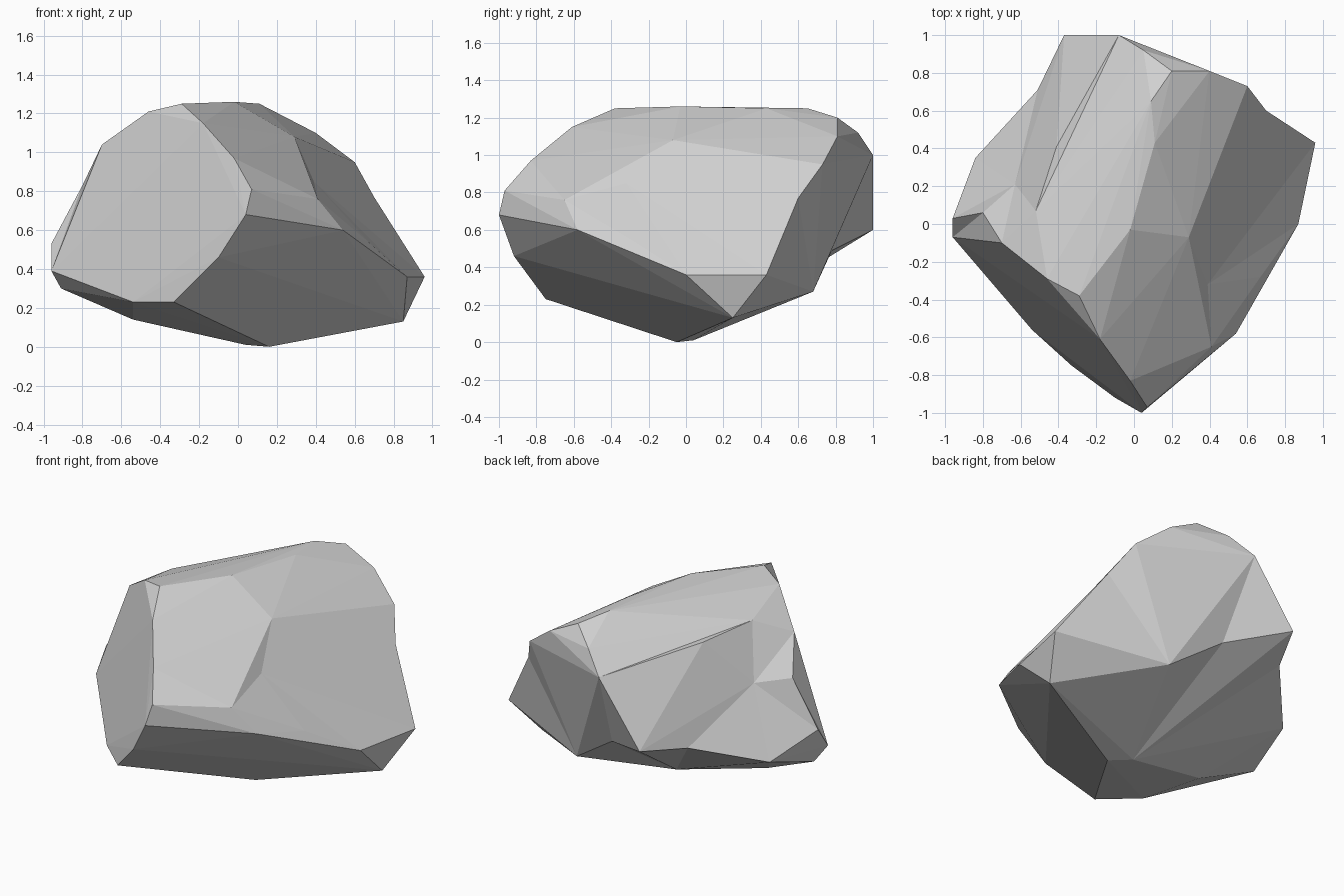
import bpy
import bmesh
import math
from mathutils import Vector
from mathutils.geometry import closest_point_on_tri

default_cube = bpy.data.objects.get("Cube")
if default_cube:
    bpy.data.objects.remove(default_cube, do_unlink=True)

# Corners that ridges refer to, in hundredths of a unit
front_shoulder = (-70, -10, 104)
front_side = (-96, -7, 39)
front_chin = (-10, -92, 46)
side_corner = (-96, 3, 53)
crown_edge = (-52, 7, 113)
back_top = (-8, 100, 100)
back_tip = (-37, 100, 60)
left_heel = (-84, 35, 41)
back_heel = (30, 68, 27)
foot = (4, 4, 1)
flank_top = (29, -7, 108)
flank_back = (60, 73, 95)
flank_tip = (96, 43, 36)
flank_front = (67, -28, 54)
cheek = (54, -58, 60)
brow = (41, -65, 76)

# All outer corners, region by region
front_facet = [
    (7, -97, 81), (4, -100, 68), front_chin, (-33, -75, 23), (-54, -56, 23),
    front_side, side_corner, front_shoulder, (-46, -29, 121),
    (-29, -38, 125), (-18, -61, 115), (-2, -83, 97),
]
crown = [
    (-2, -3, 126), (11, 43, 125), (9, 65, 125), (20, 81, 120), (40, 81, 110),
    (5, 92, 112), crown_edge, back_top,
]
flank = [
    flank_top, flank_back, flank_tip, (87, 0, 36), flank_front, cheek, brow,
]
underside = [
    back_tip, left_heel, back_heel, foot, (85, 25, 13), (16, -5, 0),
    (-3, -36, 13), (-54, -5, 14), (-91, 0, 30),
]

# Hollow corners, each with the corners its ridges and creases run to
side_notch = (-80, 6, 83)
shelf = (-41, 41, 109)
left_nick = (-51, 71, 55)
back_nick = (-2, 78, 49)
flank_nick = (70, 60, 77)
flank_dent = (39, -32, 85)
left_bowl = (-63, 21, 81)
hollows = {
    side_notch: [front_shoulder, side_corner, front_side],
    shelf: [crown_edge, back_top, back_tip],
    left_nick: [back_tip, left_heel, foot],
    back_nick: [back_heel, back_tip, foot, back_top],
    flank_nick: [flank_back, flank_tip, back_heel],
    flank_dent: [flank_top, flank_front, brow, flank_tip, flank_nick],
    left_bowl: [side_notch, front_shoulder, crown_edge, shelf, back_tip,
                left_nick, left_heel, side_corner],
}


def make_material(name, grey):
    """Plain matte grey material."""
    material = bpy.data.materials.new(name)
    material.use_nodes = True
    colour = (grey, grey, grey, 1.0)
    material.diffuse_color = colour
    shader = material.node_tree.nodes["Principled BSDF"]
    shader.inputs["Base Color"].default_value = colour
    shader.inputs["Roughness"].default_value = 0.9
    return material


def make_block(corners):
    """Convex triangulated skin around the corner points."""
    bm = bmesh.new()
    for corner in corners:
        bm.verts.new(Vector(corner) / 100)
    bmesh.ops.convex_hull(bm, input=bm.verts)
    loose = [vert for vert in bm.verts if not vert.link_faces]
    bmesh.ops.delete(bm, geom=loose, context="VERTS")
    bmesh.ops.recalc_face_normals(bm, faces=bm.faces)
    return bm


def find_corner(bm, corner):
    """Vertex closest to a named corner."""
    place = Vector(corner) / 100
    return min(bm.verts, key=lambda vert: (vert.co - place).length)


def press_in(bm, corner):
    """Push the nearest triangle in to a hollow corner."""
    place = Vector(corner) / 100

    def gap(face):
        triangle = [vert.co for vert in face.verts]
        return (closest_point_on_tri(place, *triangle) - place).length

    nearest = min(bm.faces, key=gap)
    middle = bmesh.ops.poke(bm, faces=[nearest])["verts"][0]
    middle.co = place


def edge_across(start, end):
    """Edge that blocks the straight way from start to end."""
    way = end.co - start.co
    up = sum((face.normal for face in start.link_faces), Vector())
    for loop in start.link_loops:
        right = loop.link_loop_next.vert.co - start.co
        left = loop.link_loop_prev.vert.co - start.co
        if up.dot(right.cross(way)) > 0 and up.dot(way.cross(left)) > 0:
            return loop.link_loop_next.edge
    return None


def run_ridge(bm, first, second):
    """Turn blocking edges until an edge joins the two corners."""
    ends = [find_corner(bm, first), find_corner(bm, second)]
    for start, end in (ends, ends[::-1]):
        for _ in range(8):
            if any(edge.other_vert(start) is end for edge in start.link_edges):
                return
            bm.normal_update()
            blocker = edge_across(start, end)
            if blocker is None or bmesh.utils.edge_rotate(blocker, True) is None:
                break


# Convex block with hollows pressed in and ridges redrawn
bm = make_block(front_facet + crown + flank + underside)
for hollow, reach in hollows.items():
    press_in(bm, hollow)
    for corner in reach:
        run_ridge(bm, hollow, corner)
run_ridge(bm, front_chin, cheek)

# Merge level facets
bm.normal_update()
bmesh.ops.dissolve_limit(
    bm, angle_limit=math.radians(1), verts=bm.verts, edges=bm.edges
)
bmesh.ops.recalc_face_normals(bm, faces=bm.faces)
mesh = bpy.data.meshes.new("boulder")
bm.to_mesh(mesh)
bm.free()

# Flat shaded stone
mesh.materials.append(make_material("stone_grey", 0.63))
boulder = bpy.data.objects.new("boulder", mesh)
bpy.context.collection.objects.link(boulder)
